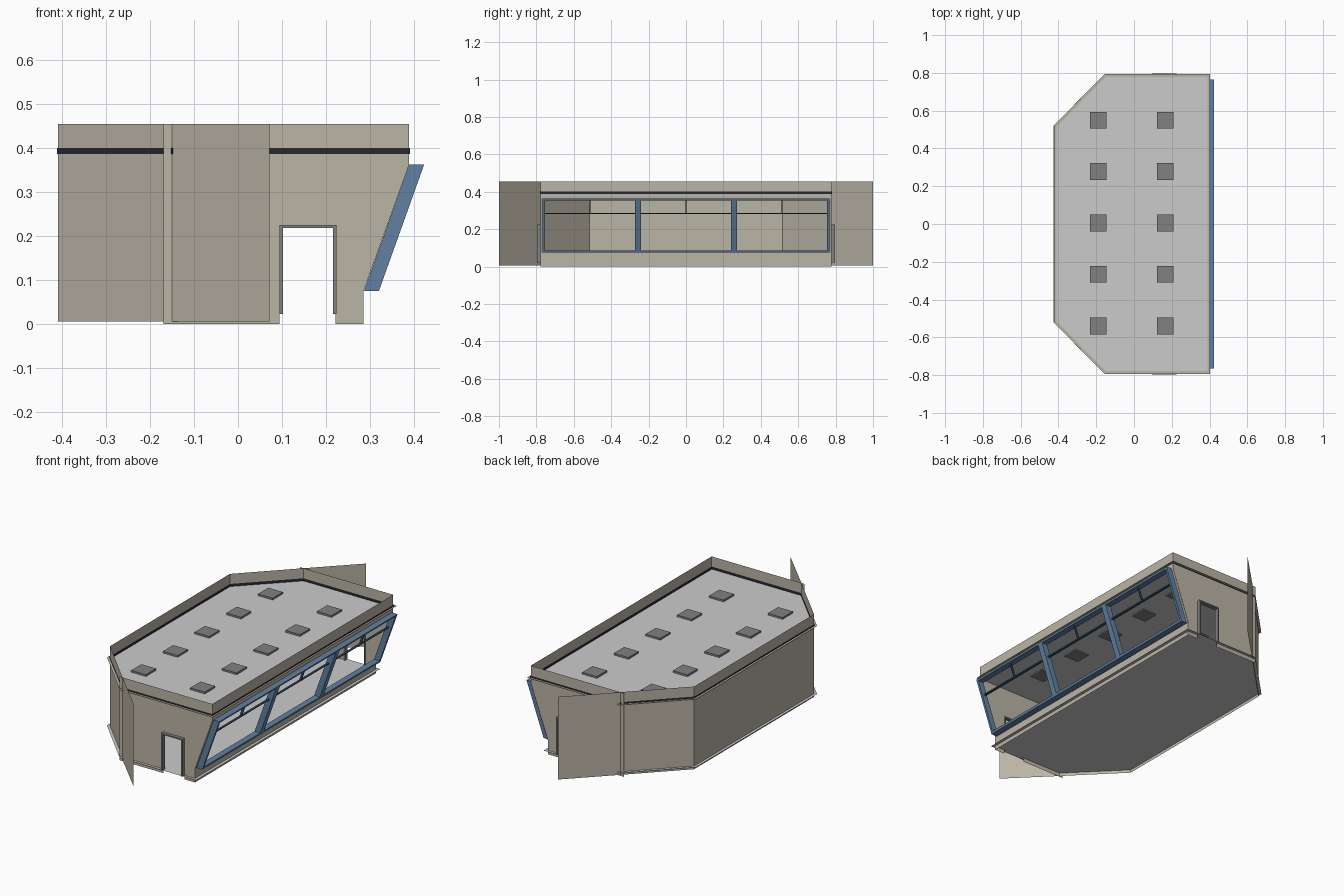
import bpy, bmesh
from mathutils import Vector

if "Cube" in bpy.data.objects:
    bpy.data.objects.remove(bpy.data.objects["Cube"])


def mat(name, c):
    m = bpy.data.materials.new(name)
    m.diffuse_color = (*c, 1)
    m.use_nodes = True
    m.node_tree.nodes["Principled BSDF"].inputs["Base Color"].default_value = m.diffuse_color
    return m


TAN = mat("tan_wall", (0.50, 0.46, 0.38))
BLUE = mat("blue_frame", (0.12, 0.22, 0.36))
NAVY = mat("dark_glazing_bar", (0.03, 0.07, 0.13))
BLACK = mat("black_band", (0.02, 0.02, 0.03))
DARK = mat("dark_grey", (0.22, 0.22, 0.22))


def build(name, polys, material=None, extrude=None, mirror=False):
    """Mesh from polygons, optionally extruded and mirrored across y = 0."""
    bm = bmesh.new()
    for poly in polys:
        f = bm.faces.new([bm.verts.new(p) for p in poly])
        if extrude:
            r = bmesh.ops.extrude_face_region(bm, geom=[f], use_keep_orig=True)
            vs = [v for v in r["geom"] if isinstance(v, bmesh.types.BMVert)]
            bmesh.ops.translate(bm, verts=vs, vec=Vector(extrude))
    bmesh.ops.recalc_face_normals(bm, faces=bm.faces)
    me = bpy.data.meshes.new(name)
    bm.to_mesh(me)
    bm.free()
    ob = bpy.data.objects.new(name, me)
    bpy.context.collection.objects.link(ob)
    if material:
        me.materials.append(material)
    if mirror:
        md = ob.modifiers.new("mirror", "MIRROR")
        md.use_axis = (False, True, False)
        md.use_mirror_merge = False
    return ob


def sheet(p, q, z0, z1):
    return [(*p, z0), (*q, z0), (*q, z1), (*p, z1)]


def rect_xy(x0, x1, y0, y1, z):
    return [(x0, y0, z), (x1, y0, z), (x1, y1, z), (x0, y1, z)]


def rect_xz(x0, x1, z0, z1, y):
    return [(x0, y, z0), (x1, y, z0), (x1, y, z1), (x0, y, z1)]


def plan(x0, yc, xc, y1, x1, z):
    """Footprint with two chamfered corners on the -x side."""
    return [(x0, -yc, z), (xc, -y1, z), (x1, -y1, z),
            (x1, y1, z), (xc, y1, z), (x0, yc, z)]


TOP, W, XB, XF = 0.455, 0.778, -0.41, 0.39
YC, XC = 0.515, -0.15

# thin wall sheets
build("rear_wall", [sheet((XB, -YC), (XB, YC), 0.005, TOP)], TAN)
build("diagonal_wall", [sheet((XB, -YC), (XC, -W), 0.005, TOP)], TAN, mirror=True)
build("wing_wall", [sheet((XC, -W), (0.072, -1.0), 0.005, TOP)], TAN, mirror=True)
side = [(-0.17, 0), (0.095, 0), (0.095, 0.225), (0.222, 0.225), (0.222, 0),
        (0.286, 0), (0.286, 0.075), (XF, 0.363), (XF, TOP), (-0.17, TOP)]
build("side_wall", [[(x, -W, z) for x, z in side]], TAN, mirror=True)
build("window_wall", [sheet((0.286, -W), (0.286, W), 0, 0.075),
                      sheet((XF, -W), (XF, W), 0.363, TOP)], TAN)

# narrow wall returns beside the glazing
def slant_x(z):
    return 0.287 + (z - 0.075) * 0.3577

build("window_cheek", [[(slant_x(z), y, z) for y, z in
      ((-W, 0.075), (-0.76, 0.075), (-0.76, 0.363), (-W, 0.363))]], TAN, mirror=True)

# floor and roof sheets overrun the walls a little
build("floor", [plan(-0.425, 0.521, -0.157, 0.793, 0.302, 0.022)])
build("roof", [plan(XB, YC, XC, W, XF, 0.387)])
outer = plan(-0.424, 0.521, -0.157, 0.793, 0.402, 0.392)
inner = plan(XB, YC, XC, W, XF, 0.392)
build("roof_edge_trim", [[outer[i], outer[(i + 1) % 6], inner[(i + 1) % 6], inner[i]]
                         for i in range(6)], TAN)

# black band around the walls, inside and out
for nm, d in (("outer_band", 0.002), ("inner_band", -0.002)):
    ring = plan(XB - d, YC + d * 0.4, XC - d * 0.4, W + d, XF + d, 0)
    build(nm, [sheet(ring[i][:2], ring[(i + 1) % 6][:2], 0.387, 0.401)
               for i in range(6)], BLACK)

# skylights
build("skylights", [rect_xy(x - 0.044, x + 0.044, y - 0.044, y + 0.044, 0.38)
                    for x in (-0.19, 0.165)
                    for y in (-0.54, -0.267, 0.005, 0.278, 0.55)],
      DARK, extrude=(0, 0, 0.017))

# door frames
build("door_frame", [rect_xz(0.094, 0.102, 0.022, 0.225, -0.797),
                     rect_xz(0.216, 0.224, 0.022, 0.225, -0.797),
                     rect_xz(0.102, 0.216, 0.218, 0.225, -0.797)],
      DARK, extrude=(0, 0.024, 0), mirror=True)


def bar(name, y0, y1, z0, z1, d0, d1, material, mirror=False):
    """Bar in the slanted window plane, d = distance outwards in x."""
    prof = [(slant_x(z0) + d0, z0), (slant_x(z0) + d1, z0),
            (slant_x(z1) + d1, z1), (slant_x(z1) + d0, z1)]
    build(name, [[(x, y0, z) for x, z in prof]], material,
          extrude=(0, y1 - y0, 0), mirror=mirror)


# slanted window frame
D = 0.034
bar("window_sill", -0.766, 0.766, 0.075, 0.087, 0, D, BLUE)
bar("window_head", -0.766, 0.766, 0.353, 0.363, 0, D, BLUE)
bar("window_jamb", -0.766, -0.754, 0.087, 0.353, 0, D, BLUE, True)
bar("window_mullion", -0.273, -0.24, 0.087, 0.353, 0, D, BLUE, True)
# thin glazing bars
bar("transom", -0.754, 0.754, 0.281, 0.287, 0.008, 0.02, NAVY)
bar("centre_glazing_bar", -0.003, 0.003, 0.287, 0.353, 0.008, 0.02, NAVY)
bar("side_glazing_bar", -0.517, -0.511, 0.287, 0.353, 0.008, 0.02, NAVY, True)
